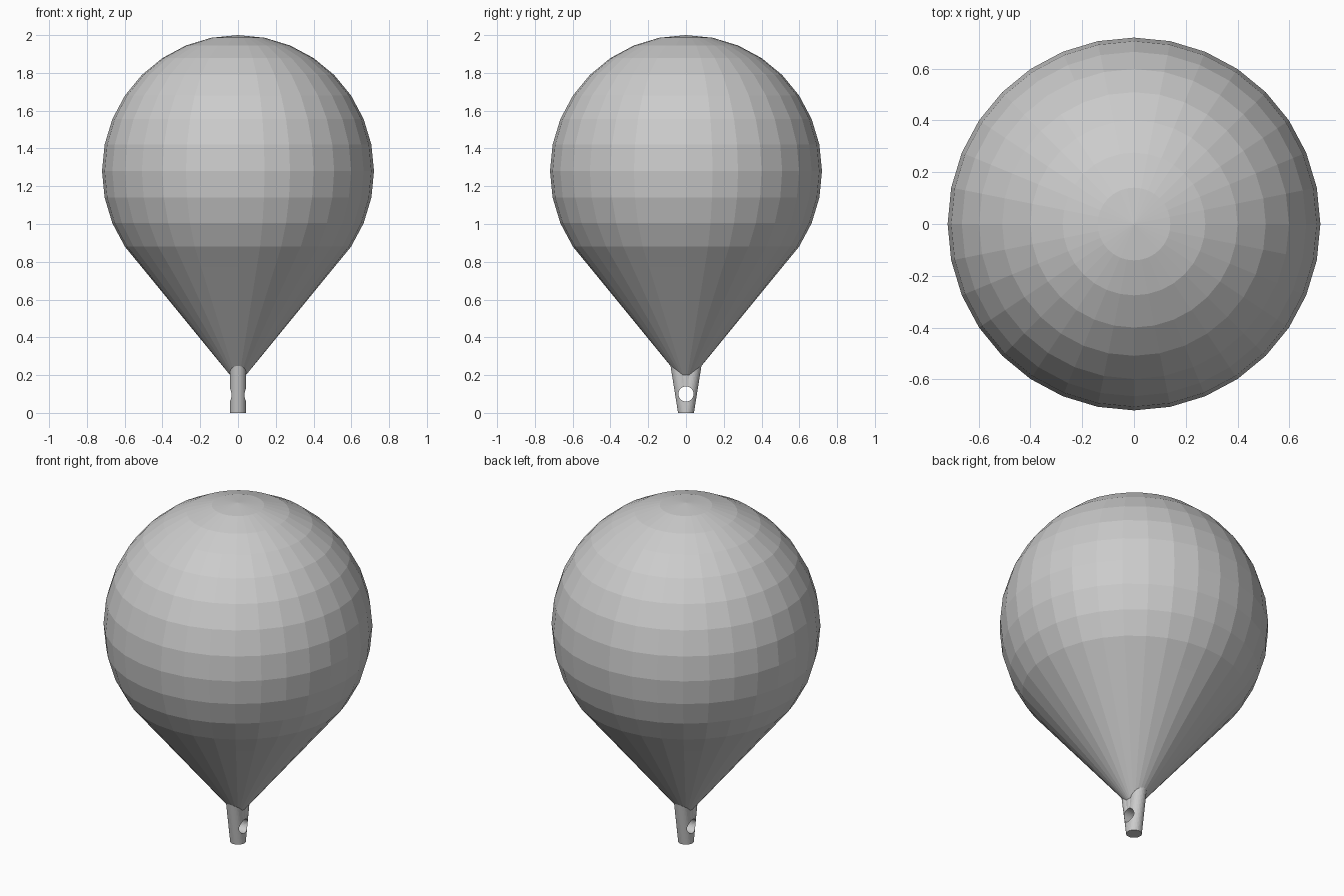
import bpy, bmesh, math
from mathutils import Matrix

cube = bpy.data.objects.get("Cube")
if cube:
    bpy.data.objects.remove(cube, do_unlink=True)

SEGMENTS = 32
RADIUS, CENTRE = 0.72, 1.28
NECK_R, NECK_Z = 0.042, 0.2

grey = bpy.data.materials.new("plain_grey")
grey.use_nodes = True
colour = (0.6, 0.6, 0.6, 1)
grey.diffuse_color = colour
grey.node_tree.nodes["Principled BSDF"].inputs["Base Color"].default_value = colour


def finish(name, bm):
    bmesh.ops.recalc_face_normals(bm, faces=bm.faces)
    mesh = bpy.data.meshes.new(name)
    bm.to_mesh(mesh)
    bm.free()
    mesh.materials.append(grey)
    obj = bpy.data.objects.new(name, mesh)
    bpy.context.collection.objects.link(obj)
    return obj


def cylinder(name, radius, height, matrix):
    """Capped cylinder with its base at the origin, then transformed."""
    bm = bmesh.new()
    bmesh.ops.create_cone(bm, cap_ends=True, segments=SEGMENTS, radius1=radius,
                          radius2=radius, depth=height,
                          matrix=matrix @ Matrix.Translation((0, 0, height / 2)))
    return finish(name, bm)


# Envelope: sphere rings down to the lower flank, then a straight cone to the neck
bm = bmesh.new()
step = math.tau / SEGMENTS
profile = [(RADIUS * math.sin(i * step), CENTRE + RADIUS * math.cos(i * step))
           for i in range(1, 13)] + [(NECK_R, NECK_Z)]
rings = [[bm.verts.new((r * math.cos(j * step), r * math.sin(j * step), z))
          for j in range(SEGMENTS)] for r, z in profile]
crown = bm.verts.new((0, 0, CENTRE + RADIUS))
for j in range(SEGMENTS):
    k = (j + 1) % SEGMENTS
    bm.faces.new((crown, rings[0][j], rings[0][k]))
    for upper, lower in zip(rings, rings[1:]):
        bm.faces.new((upper[j], lower[j], lower[k], upper[k]))
bm.faces.new(rings[-1])
finish("envelope", bm)

# Neck: upright stem with a front and a back strut leaning out to the cone
neck = cylinder("neck", NECK_R, NECK_Z, Matrix.Identity(4))
struts = []
for name, side in (("front_strut", -1), ("back_strut", 1)):
    lean = Matrix.Identity(4)
    lean[1][2] = side * 0.04 / 0.25
    struts.append(cylinder(name, NECK_R, 0.25, lean))

# Cord hole running side to side through the neck
hole = cylinder("hole_cutter", 0.04, 0.4,
                Matrix.Translation((-0.2, 0, 0.1)) @ Matrix.Rotation(math.pi / 2, 4, 'Y'))
hole.hide_render = True
hole.hide_set(True)
for part in [neck] + struts:
    cut = part.modifiers.new("cord_hole", 'BOOLEAN')
    cut.operation = 'DIFFERENCE'
    cut.solver = 'EXACT'
    cut.object = hole
